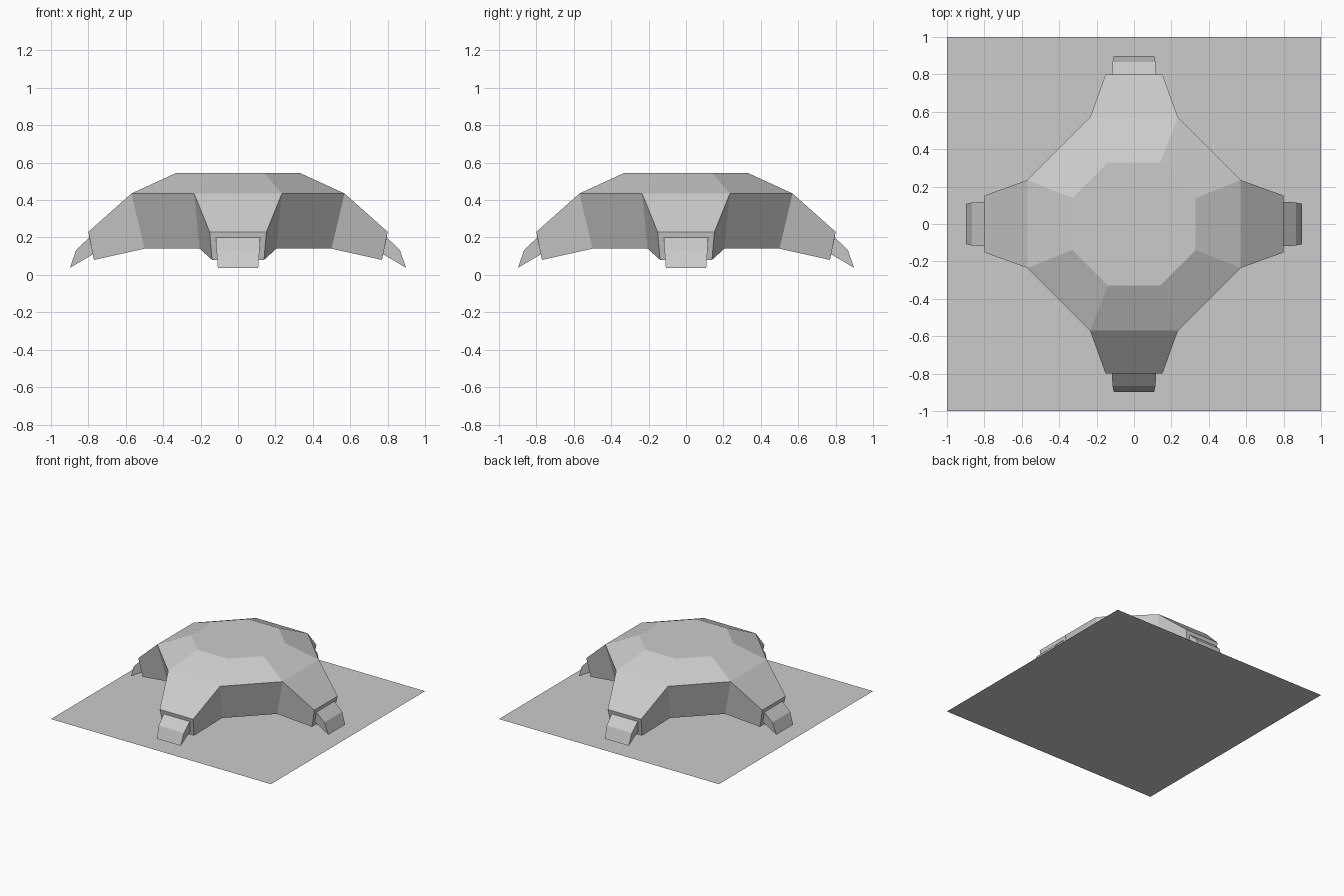
import bpy, bmesh
from math import pi
from mathutils import Matrix, Vector

if "Cube" in bpy.data.objects:
    bpy.data.objects.remove(bpy.data.objects["Cube"])

# flat base plate
bpy.ops.mesh.primitive_plane_add(size=2)
bpy.context.object.name = "base_plate"

# shell body with four legs, one quarter repeated by rotation
bm = bmesh.new()

def quad(points, turn):
    rot = Matrix.Rotation(turn, 3, 'Z')
    bm.faces.new([bm.verts.new(rot @ Vector(p)) for p in points])

def pair(half_width, out, z):
    """Left and right points of one leg cross-section edge (leg faces -y)."""
    return (-half_width, -out, z), (half_width, -out, z)

top = pair(0.139, 0.33, 0.545)
shoulder = pair(0.235, 0.57, 0.435)
tip_top = pair(0.152, 0.80, 0.23)
rim_top = pair(0.119, 0.795, 0.20)
toe_top = pair(0.115, 0.866, 0.133)
toe_low = pair(0.108, 0.898, 0.038)
rim_low = pair(0.110, 0.776, 0.11)
tip_low = pair(0.139, 0.77, 0.08)
skirt = pair(0.205, 0.50, 0.14)

quarter = Matrix.Rotation(pi / 2, 3, 'Z')
nxt = lambda p: quarter @ Vector(p)

for i in range(4):
    turn = i * pi / 2
    # leg top, end rim, toe and underside as one strip
    strip = [top, shoulder, tip_top, rim_top, toe_top, toe_low, rim_low, tip_low, skirt]
    for a, b in zip(strip, strip[1:]):
        quad([a[0], b[0], b[1], a[1]], turn)
    # leg, rim and toe sides
    for s in (0, 1):
        quad([shoulder[s], tip_top[s], tip_low[s], skirt[s]], turn)
        quad([tip_top[s], rim_top[s], rim_low[s], tip_low[s]], turn)
        quad([rim_top[s], toe_top[s], toe_low[s], rim_low[s]], turn)
    # diagonal panels between neighbouring legs
    quad([top[1], shoulder[1], nxt(shoulder[0]), nxt(top[0])], turn)
    quad([shoulder[1], skirt[1], nxt(skirt[0]), nxt(shoulder[0])], turn)

bmesh.ops.remove_doubles(bm, verts=bm.verts, dist=0.001)
# close the flat roof and the floor
bmesh.ops.holes_fill(bm, edges=[e for e in bm.edges if e.is_boundary], sides=0)
bmesh.ops.recalc_face_normals(bm, faces=bm.faces)
mesh = bpy.data.meshes.new("four_legged_body")
bm.to_mesh(mesh)
bm.free()
bpy.context.collection.objects.link(bpy.data.objects.new("four_legged_body", mesh))
